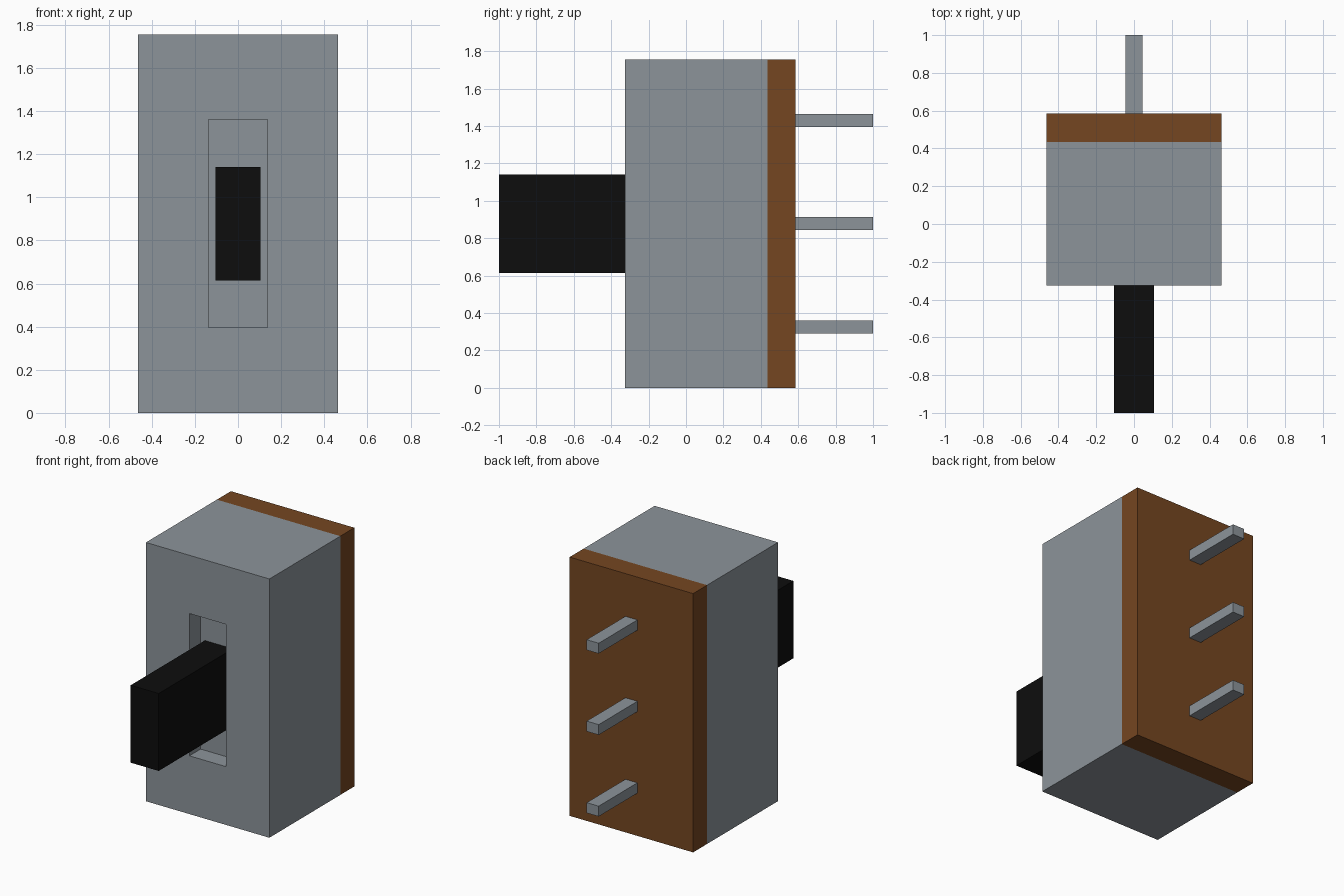
import bpy, bmesh
from mathutils import Vector

if "Cube" in bpy.data.objects:
    bpy.data.objects.remove(bpy.data.objects["Cube"], do_unlink=True)


def material(name, rgb):
    m = bpy.data.materials.new(name)
    m.use_nodes = True
    m.diffuse_color = (*rgb, 1)
    m.node_tree.nodes["Principled BSDF"].inputs["Base Color"].default_value = (*rgb, 1)
    return m


METAL = material("grey metal", (0.265, 0.296, 0.323))
BOARD = material("brown board", (0.178, 0.061, 0.015))
BLACK = material("black plastic", (0.004, 0.004, 0.004))


def box(name, lo, hi, mat, edit=None):
    """Box between two corners, optionally reshaped by edit(bm)."""
    lo, hi = Vector(lo), Vector(hi)
    bm = bmesh.new()
    bmesh.ops.create_cube(bm, size=1)
    for v in bm.verts:
        v.co = (lo + hi) / 2 + v.co * (hi - lo)
    if edit:
        edit(bm)
    mesh = bpy.data.meshes.new(name)
    bm.to_mesh(mesh)
    bm.free()
    mesh.materials.append(mat)
    obj = bpy.data.objects.new(name, mesh)
    bpy.context.collection.objects.link(obj)
    return obj


# Main dimensions
W, H = 0.463, 1.755
FRONT, SEAM, BACK = -0.325, 0.435, 0.585
SLOT_FLOOR = FRONT + 0.12
MID = H / 2


def cut_slot(bm):
    """Recess a rectangular slot into the front face."""
    bm.normal_update()
    face = min(bm.faces, key=lambda f: f.calc_center_median().y)
    bmesh.ops.inset_individual(bm, faces=[face], thickness=0.1)
    for v in face.verts:
        v.co.x = 0.137 if v.co.x > 0 else -0.137
        v.co.z = 1.36 if v.co.z > MID else 0.395
    bmesh.ops.inset_individual(bm, faces=[face], thickness=0)
    for v in face.verts:
        v.co.y = SLOT_FLOOR


# Housing, backing board and slider
box("housing", (-W, FRONT, 0), (W, SEAM, H), METAL, cut_slot)
box("backing_board", (-W, SEAM, 0), (W, BACK, H), BOARD)
box("slider", (-0.105, -1, 0.615), (0.105, SLOT_FLOOR, 1.14), BLACK)

# Three terminal pins in a row on the back
for name, z in (("lower", 0.325), ("middle", 0.878), ("upper", 1.43)):
    box(name + "_pin", (-0.045, BACK, z - 0.035), (0.045, 1, z + 0.035), METAL)
